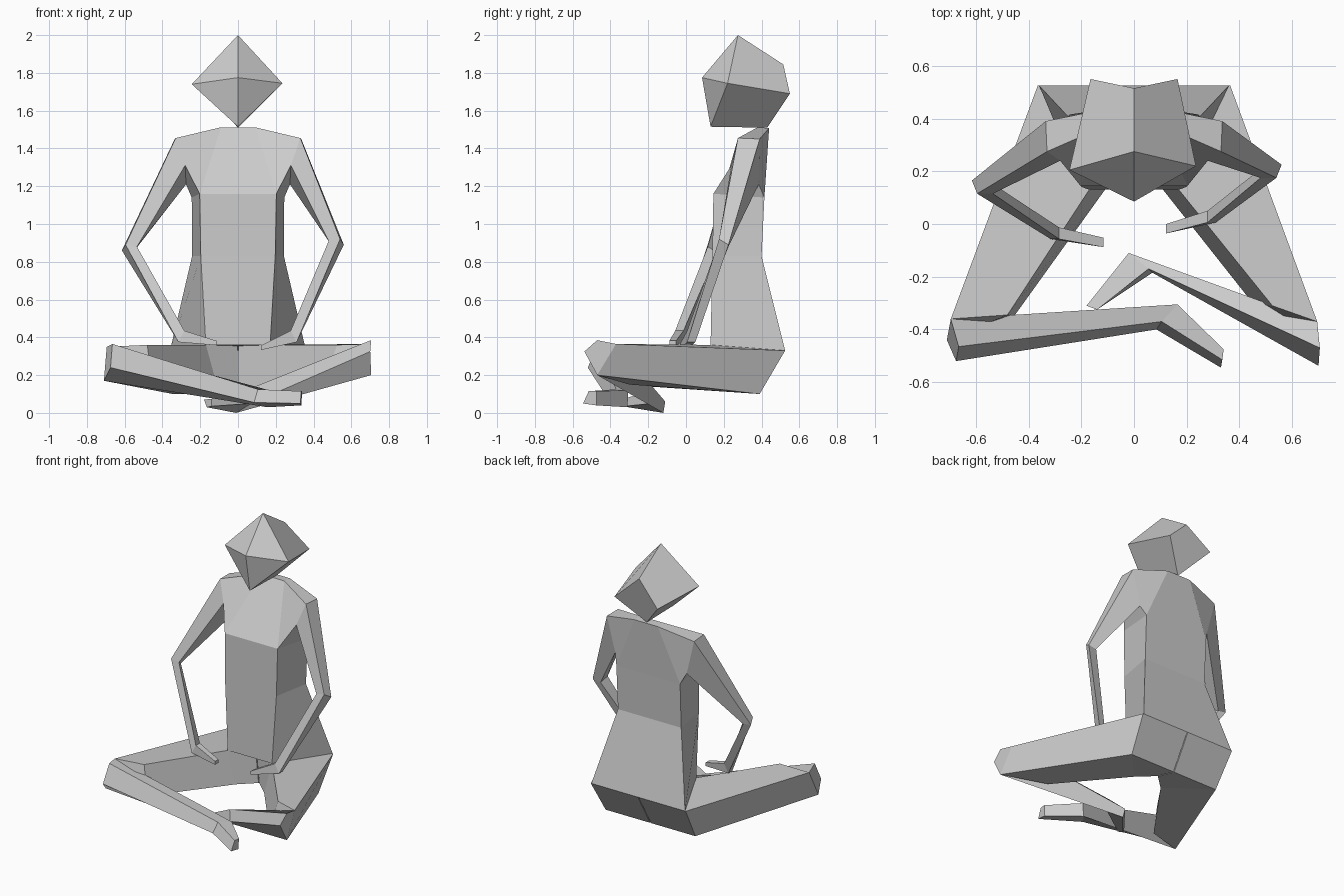
import bpy, bmesh
from mathutils import Vector as V

if "Cube" in bpy.data.objects:
    bpy.data.objects.remove(bpy.data.objects["Cube"])


def loft(name, rings, cap_start=True, tip=None):
    """Bridge equal rings of points; optional tip replaces the first cap by a fan."""
    bm = bmesh.new()
    loops = [[bm.verts.new(p) for p in r] for r in rings]
    n = len(loops[0])
    for a, b in zip(loops, loops[1:]):
        for i in range(n):
            j = (i + 1) % n
            bm.faces.new((a[i], a[j], b[j], b[i]))
    if tip:
        t = bm.verts.new(tip)
        for i in range(n):
            bm.faces.new((loops[0][i], loops[0][(i + 1) % n], t))
    elif cap_start:
        bm.faces.new(loops[0])
    bm.faces.new(loops[-1])
    bmesh.ops.recalc_face_normals(bm, faces=bm.faces)
    me = bpy.data.meshes.new(name)
    bm.to_mesh(me)
    bm.free()
    ob = bpy.data.objects.new(name, me)
    bpy.context.collection.objects.link(ob)
    return ob


def band(fx, fy, fz, bx, by, bz):
    """Symmetric torso ring from its front and back corner."""
    return [(-fx, fy, fz), (fx, fy, fz), (bx, by, bz), (-bx, by, bz)]


def side(points, s):
    return [(s * x, y, z) for x, y, z in points]


def section(c, a, b, s):
    """Four-sided limb section: outer front, outer back, inner back, inner front."""
    c, a, b = V(c), V((a[0] * s, a[1], a[2])), V((b[0] * s, b[1], b[2]))
    return [c + a - b, c + a + b, c - a + b, c - a - b]


# Head: faceted wedge with a pointed face
loft("head",
     [[(0, .275, 2), (.235, .22, 1.745), (0, .13, 1.515), (-.245, .205, 1.74)],
      [(0, .515, 1.845), (.165, .55, 1.69), (0, .43, 1.51), (-.165, .55, 1.69)]],
     tip=(0, .085, 1.775))

# Torso: hips, waist, chest, neck
loft("torso", [band(.17, .13, .36, .36, .525, .33),
               band(.197, .14, .83, .243, .4, .83),
               band(.203, .145, 1.16, .245, .415, 1.14),
               band(.09, .38, 1.512, .09, .44, 1.508)])

# Arms: shoulder flows out of the torso side, hands point inward
chest_side = [(.09, .38, 1.512), (.09, .44, 1.508), (.245, .415, 1.14), (.203, .145, 1.16)]
shoulder = [(.33, .275, 1.455), (.335, .39, 1.45), (.275, .385, 1.21), (.28, .24, 1.31)]
arms = {"left": (-1, (-.575, .14, .87), (-.3, -.035, .405), (-.115, -.07, .37)),
        "right": (1, (.52, .2, .9), (.295, .028, .405), (.122, -.018, .345))}
for label, (s, elbow, wrist, hand) in arms.items():
    loft(label + "_arm",
         [side(chest_side, s), side(shoulder, s),
          section(elbow, (.03, 0, .005), (.01, .025, -.015), s),
          section(wrist, (.016, 0, -.03), (0, .022, 0), s),
          section(hand, (0, 0, -.012), (0, .018, 0), s)], cap_start=False)

# Thighs: pelvis half, hip, knee
middle = [(.003, .2, .36), (.003, .525, .33), (.003, .39, .1), (.003, .23, .14)]
hip = [(.17, .13, .36), (.365, .525, .33), (.345, .39, .1), (.11, .13, .14)]
knee_ends = {
    "left": (-1, [(.48, -.345, .36), (.695, -.36, .35), (.71, -.44, .17), (.455, -.35, .15)]),
    "right": (1, [(.525, -.31, .36), (.695, -.37, .365), (.705, -.47, .2), (.45, -.3, .15)])}
for label, (s, knee) in knee_ends.items():
    loft(label + "_thigh", [side(middle, s), side(hip, s), side(knee, s)])

# Lower legs: knee, ankle, toes (crossed in front)
loft("left_lower_leg",
     [[(-.695, -.36, .35), (-.665, -.465, .365), (-.675, -.52, .24), (-.71, -.44, .17)],
      [(.165, -.305, .12), (.105, -.37, .125), (.085, -.4, .055), (.155, -.31, .03)],
      [(.34, -.475, .115), (.335, -.515, .115), (.33, -.545, .05), (.335, -.475, .04)]])
loft("right_lower_leg",
     [[(.695, -.37, .365), (.705, -.47, .385), (.7, -.538, .325), (.705, -.47, .2)],
      [(-.02, -.11, .06), (.055, -.17, .125), (.07, -.185, .05), (-.01, -.12, 0)],
      [(-.18, -.31, .07), (-.14, -.325, .075), (-.14, -.325, .035), (-.165, -.305, .03)]])
